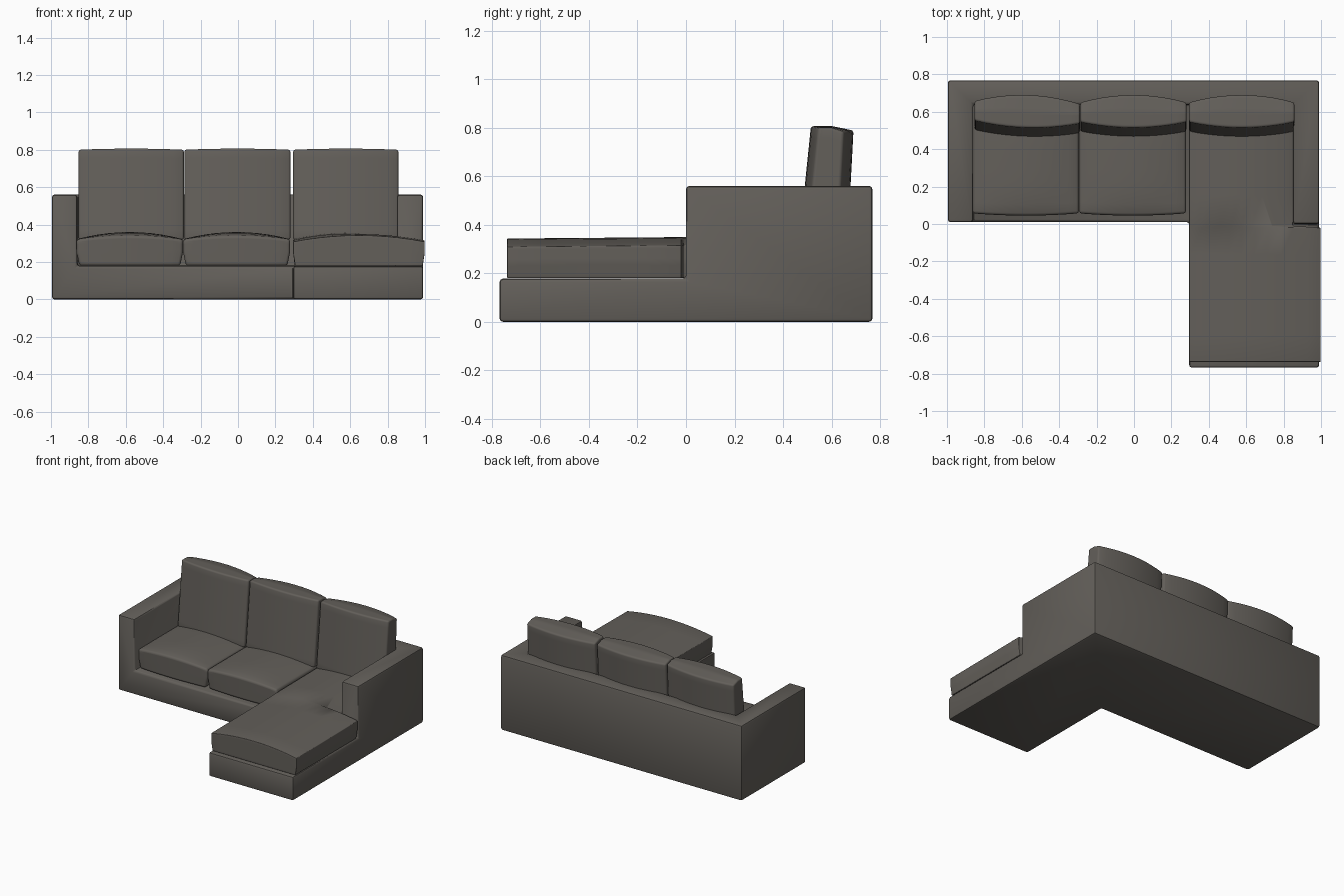
import bpy
import bmesh
from math import radians

if "Cube" in bpy.data.objects:
    bpy.data.objects.remove(bpy.data.objects["Cube"], do_unlink=True)

fabric = bpy.data.materials.new("warm grey fabric")
colour = (0.125, 0.115, 0.102, 1)
fabric.use_nodes = True
fabric.diffuse_color = colour
bsdf = fabric.node_tree.nodes["Principled BSDF"]
bsdf.inputs["Base Color"].default_value = colour
bsdf.inputs["Roughness"].default_value = 0.9


def make_object(name, bm):
    bmesh.ops.recalc_face_normals(bm, faces=bm.faces)
    mesh = bpy.data.meshes.new(name)
    bm.to_mesh(mesh)
    bm.free()
    mesh.materials.append(fabric)
    obj = bpy.data.objects.new(name, mesh)
    bpy.context.collection.objects.link(obj)
    return obj


def prism(name, outline, bottom, top):
    bm = bmesh.new()
    face = bm.faces.new([bm.verts.new((x, y, bottom)) for x, y in outline])
    new = bmesh.ops.extrude_face_region(bm, geom=[face])["geom"]
    for v in new:
        if isinstance(v, bmesh.types.BMVert):
            v.co.z = top
    return make_object(name, bm)


def finish(obj, width, segments, angle):
    """Round the edges and shade smooth."""
    bevel = obj.modifiers.new("soft edges", "BEVEL")
    bevel.width = width
    bevel.segments = segments
    bevel.limit_method = "ANGLE"
    bevel.angle_limit = radians(50)
    bpy.ops.object.select_all(action="DESELECT")
    obj.select_set(True)
    bpy.context.view_layer.objects.active = obj
    bpy.ops.object.modifier_apply(modifier=bevel.name)
    bpy.ops.object.shade_smooth_by_angle(angle=radians(angle))


def cushion(name, shape, width):
    """Gridded block whose points (each axis -1 to 1) are placed by shape."""
    bm = bmesh.new()
    bmesh.ops.create_cube(bm, size=2)
    bmesh.ops.subdivide_edges(bm, edges=bm.edges[:], cuts=9, use_grid_fill=True)
    for v in bm.verts:
        v.co = shape(*v.co)
    finish(make_object(name, bm), width, 3, 40)


def mix(a, b, t):
    return a + (b - a) * (t + 1) / 2


def dome(u, v):
    return (1 - u ** 2) * (1 - 0.5 * v ** 4)


# Frame: one L-shaped block with the seating area cut out of it
frame = prism("frame", [(-0.995, 0.01), (0.295, 0.01), (0.295, -0.768), (0.99, -0.768),
                        (0.99, 0.768), (-0.995, 0.768)], 0, 0.56)
cutter = prism("seat_cutter", [(-0.86, -1), (1.2, -1), (1.2, 0), (0.85, 0),
                               (0.85, 0.64), (-0.86, 0.64)], 0.178, 1)
cutter.hide_render = True
cut = frame.modifiers.new("seat cut", "BOOLEAN")
cut.operation = "DIFFERENCE"
cut.solver = "EXACT"
cut.object = cutter
bpy.context.view_layer.objects.active = frame
bpy.ops.object.modifier_apply(modifier=cut.name)
bpy.data.objects.remove(cutter, do_unlink=True)
finish(frame, 0.014, 2, 40)


# Seat cushions
def seat(left, right):
    def shape(u, v, w):
        bulge = dome(u, v)
        x = mix(left, right, u * (1 - 0.05 * max(0, -w)))
        y = mix(0.045, 0.65, v) + (0.012 * u ** 2 if v < 0 else 0)
        z = 0.18 if w < -0.99 else mix(0.18, 0.322 + 0.038 * bulge, w)
        return x, y, z
    return shape


cushion("seat_cushion_right", seat(-0.862, -0.295), 0.03)
cushion("seat_cushion_middle", seat(-0.293, 0.278), 0.03)


# Chaise cushion: widens in front of the left arm
def chaise(u, v, w):
    in_front = v < 0.1
    right = 0.998 if in_front else 0.85
    y = mix(-0.737, -0.02, (v + 1) / 1 * 2 - 1) if in_front else 0
    if in_front:
        y = -0.737 + (v + 1) * 0.717
    else:
        y = -0.01 + (v - 0.2) / 0.8 * 0.66
    x = mix(0.295, right, u * (1 - 0.03 * max(0, -w)))
    top = 0.315 + 0.034 * (1 - u ** 2) + 0.006 * v
    return x, y, mix(0.18, top, w)


cushion("chaise_cushion", chaise, 0.022)


# Back cushions: leaning, bowed front and back
def back(left, right, turn):
    def shape(u, v, w):
        t = (w + 1) / 2
        front = 0.465 + 0.05 * t + 0.03 * u ** 2
        rear = 0.665 + 0.025 * t - 0.04 * u ** 2
        y = mix(front, rear, v) - turn * u
        z = mix(0.32, 0.80 - 0.018 * max(0, v) + 0.006 * (1 - u ** 2), w)
        return mix(left, right, u), y, z
    return shape


for side, left, right, turn in (("right", -0.852, -0.29, 0.008),
                                ("middle", -0.286, 0.28, 0),
                                ("left", 0.295, 0.857, 0)):
    cushion("back_cushion_" + side, back(left, right, turn), 0.018)
